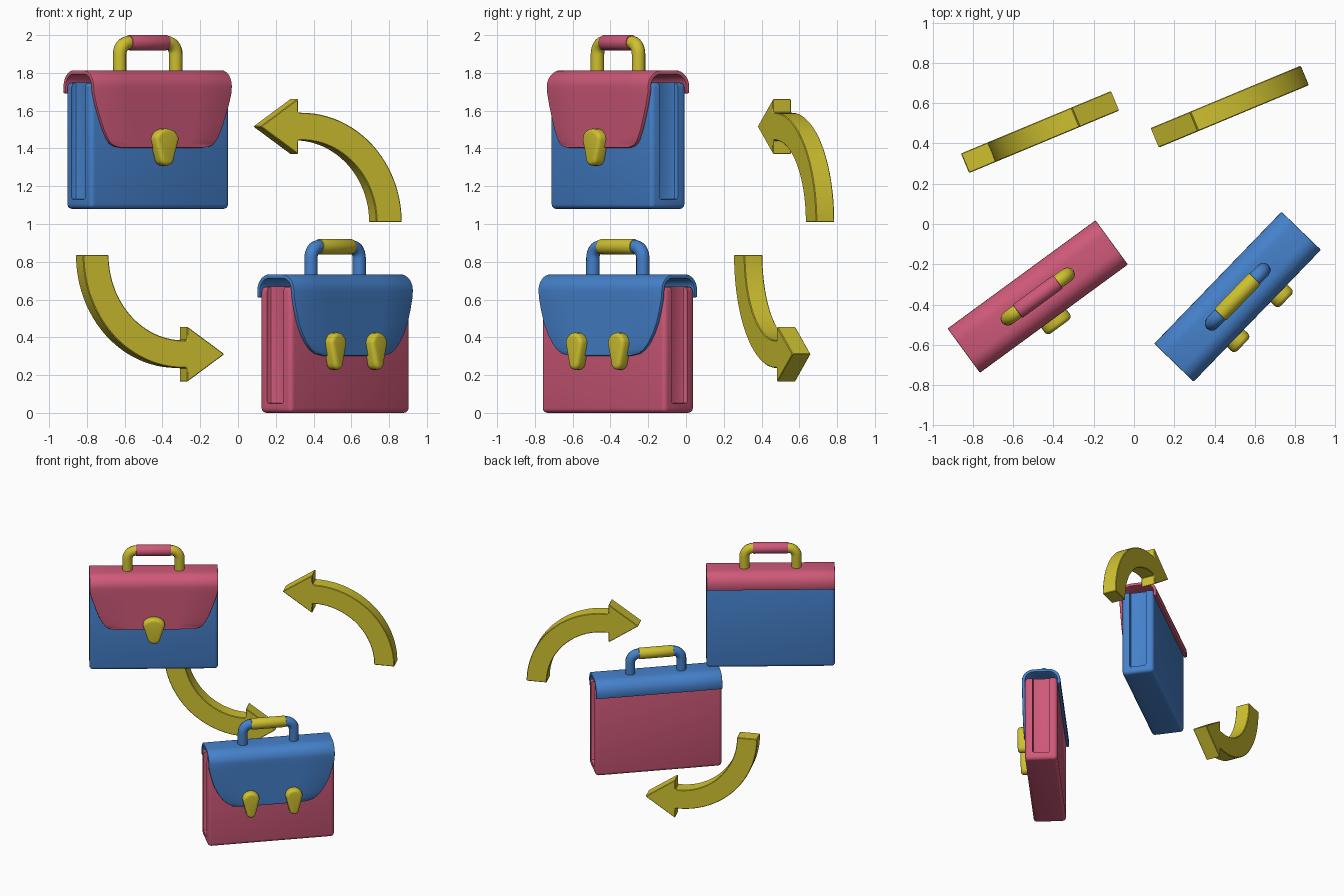
import bpy, bmesh
from math import sin, cos, pi, radians
from mathutils import Matrix

if "Cube" in bpy.data.objects:
    bpy.data.objects.remove(bpy.data.objects["Cube"])


def material(name, rgb):
    m = bpy.data.materials.new(name)
    m.diffuse_color = (*rgb, 1)
    m.use_nodes = True
    m.node_tree.nodes["Principled BSDF"].inputs["Base Color"].default_value = m.diffuse_color
    return m


RED = material("red", (0.62, 0.10, 0.19))
BLUE = material("blue", (0.06, 0.22, 0.60))
YELLOW = material("yellow", (0.62, 0.53, 0.03))


def add(name, bm, mat, place):
    bmesh.ops.recalc_face_normals(bm, faces=bm.faces)
    me = bpy.data.meshes.new(name)
    bm.to_mesh(me)
    bm.free()
    ob = bpy.data.objects.new(name, me)
    bpy.context.collection.objects.link(ob)
    me.materials.append(mat)
    ob.matrix_world = place
    return ob


def bevel(ob, width, segments=3):
    b = ob.modifiers.new("bevel", 'BEVEL')
    b.width, b.segments, b.limit_method, b.angle_limit = width, segments, 'ANGLE', radians(40)


def finish(ob):
    bpy.ops.object.select_all(action='DESELECT')
    ob.select_set(True)
    bpy.context.view_layer.objects.active = ob
    bpy.ops.object.convert(target='MESH')
    bpy.ops.object.shade_smooth_by_angle(angle=radians(35))


def box(size, centre):
    bm = bmesh.new()
    bmesh.ops.create_cube(bm, size=1, matrix=Matrix.Translation(centre) @ Matrix.Diagonal((*size, 1)))
    return bm


def slab(outline, y0, y1):
    # extrude an (x, z) outline along y
    bm = bmesh.new()
    f = bm.faces.new([bm.verts.new((x, y0, z)) for x, z in outline])
    ext = bmesh.ops.extrude_face_region(bm, geom=[f])
    bmesh.ops.translate(bm, vec=(0, y1 - y0, 0), verts=[v for v in ext["geom"] if isinstance(v, bmesh.types.BMVert)])
    return bm


def briefcase(tag, place, body_mat, trim_mat, leg_mat, grip_mat, flap_edge, clasps, clasp_w):
    # body with a recessed gusset at each end
    body = add(tag + "_body", box((0.91, 0.23, 0.668), (0, 0, 0.334)), body_mat, place)
    bevel(body, 0.025, 4)
    cutters = []
    for s in (-1, 1):
        c = add("gusset_cutter", box((0.06, 0.12, 0.72), (s * 0.455, 0, 0.41)), body_mat, place)
        bevel(c, 0.012, 2)
        c.hide_render = True
        cutters.append(c)
        b = body.modifiers.new("recess", 'BOOLEAN')
        b.operation, b.object, b.solver = 'DIFFERENCE', c, 'EXACT'
    finish(body)
    for c in cutters:
        bpy.data.objects.remove(c)

    # flap: wraps from the back, over the top and down the front
    y, top, r = 0.125, 0.722, 0.075
    arc = [(r * cos(i * pi / 16), r * sin(i * pi / 16)) for i in range(9)]
    rows = [(y, 0.612, 0.455)]
    rows += [(y - r + c, top - r + s, 0.455) for c, s in arc]
    rows += [(-y + r - c, top - r + s, 0.455) for c, s in reversed(arc)]
    rows += [(-y, z, w) for z, w in flap_edge]
    bm = bmesh.new()
    grid = [[bm.verts.new((w * k, yy, z)) for k in (-1, -0.5, 0, 0.5, 1)] for yy, z, w in rows]
    for a, b in zip(grid, grid[1:]):
        for i in range(4):
            bm.faces.new((a[i], b[i], b[i + 1], a[i + 1]))
    flap = add(tag + "_flap", bm, trim_mat, place)
    sol = flap.modifiers.new("thickness", 'SOLIDIFY')
    sol.thickness, sol.offset = 0.022, 0
    bevel(flap, 0.005, 2)
    finish(flap)

    # handle legs, bent tubes
    for s, side in ((-1, "left"), (1, "right")):
        cu = bpy.data.curves.new(tag + "_handle_leg_" + side, 'CURVE')
        cu.dimensions, cu.bevel_depth, cu.bevel_resolution, cu.use_fill_caps = '3D', 0.036, 4, True
        pts = [(0.184, 0.70)]
        pts += [(0.124 + 0.06 * cos(i * pi / 16), 0.820 + 0.06 * sin(i * pi / 16)) for i in range(9)] + [(0.09, 0.88)]
        sp = cu.splines.new('POLY')
        sp.points.add(len(pts) - 1)
        for p, (x, z) in zip(sp.points, pts):
            p.co = (s * x, 0, z, 1)
        cu.materials.append(leg_mat)
        leg = bpy.data.objects.new(cu.name, cu)
        bpy.context.collection.objects.link(leg)
        leg.matrix_world = place
        finish(leg)

    # handle grip
    bm = bmesh.new()
    bmesh.ops.create_cone(bm, cap_ends=True, segments=24, radius1=0.041, radius2=0.041, depth=0.25,
                          matrix=Matrix.Translation((0, 0, 0.88)) @ Matrix.Rotation(pi / 2, 4, 'Y'))
    grip = add(tag + "_handle_grip", bm, grip_mat, place)
    bevel(grip, 0.007, 2)
    finish(grip)

    # clasps: wide round top tapering to a rounded foot
    for n, cx in enumerate(clasps):
        h = clasp_w / 2
        pts = [(cx + h * cos(i * pi / 12), 0.368 + 0.057 * sin(i * pi / 12)) for i in range(13)]
        pts += [(cx - h * 0.58 * cos(i * pi / 8), 0.265 - 0.037 * sin(i * pi / 8)) for i in range(9)]
        clasp = add("%s_clasp_%d" % (tag, n + 1), slab(pts, -0.186, -0.11), YELLOW, place)
        bevel(clasp, 0.022, 4)
        finish(clasp)


def arrow(name, place, rz):
    # quarter ring with a triangular head pointing to -x
    ox, h = -0.17, 0.073
    ring = lambda d: [(ox + (0.502 + d) * cos(i * pi / 48), (rz + d) * sin(i * pi / 48)) for i in range(25)]
    outline = ring(h) + [(-0.19, rz + h), (-0.19, rz + 0.147), (-0.405, rz), (-0.19, rz - 0.147), (-0.19, rz - h)]
    ob = add(name, slab(outline + ring(-h)[::-1], -0.0525, 0.0525), YELLOW, place)
    bevel(ob, 0.004, 1)
    finish(ob)


def placed(x, y, z, deg):
    return Matrix.Translation((x, y, z)) @ Matrix.Rotation(radians(deg), 4, 'Z')


briefcase("upper_case", placed(-0.478, -0.36, 1.08, 36.2), BLUE, RED, YELLOW, RED,
          [(0.61, 0.452), (0.55, 0.435), (0.48, 0.41), (0.42, 0.387), (0.37, 0.36), (0.345, 0.34), (0.33, 0.31), (0.323, 0.26)],
          [0], 0.155)
briefcase("lower_case", placed(0.514, -0.361, 0, 46), RED, BLUE, BLUE, YELLOW,
          [(0.61, 0.452), (0.55, 0.438), (0.48, 0.417), (0.42, 0.389), (0.37, 0.355), (0.335, 0.32), (0.313, 0.28), (0.302, 0.22)],
          [-0.155, 0.155], 0.12)
arrow("upper_arrow", placed(0.474, 0.582, 1.01, 22.6), 0.506)
# lower arrow is the upper one turned half way round
arrow("lower_arrow", placed(-0.465, 0.457, 0.836, 22.6) @ Matrix.Rotation(pi, 4, 'Y'), 0.525)
